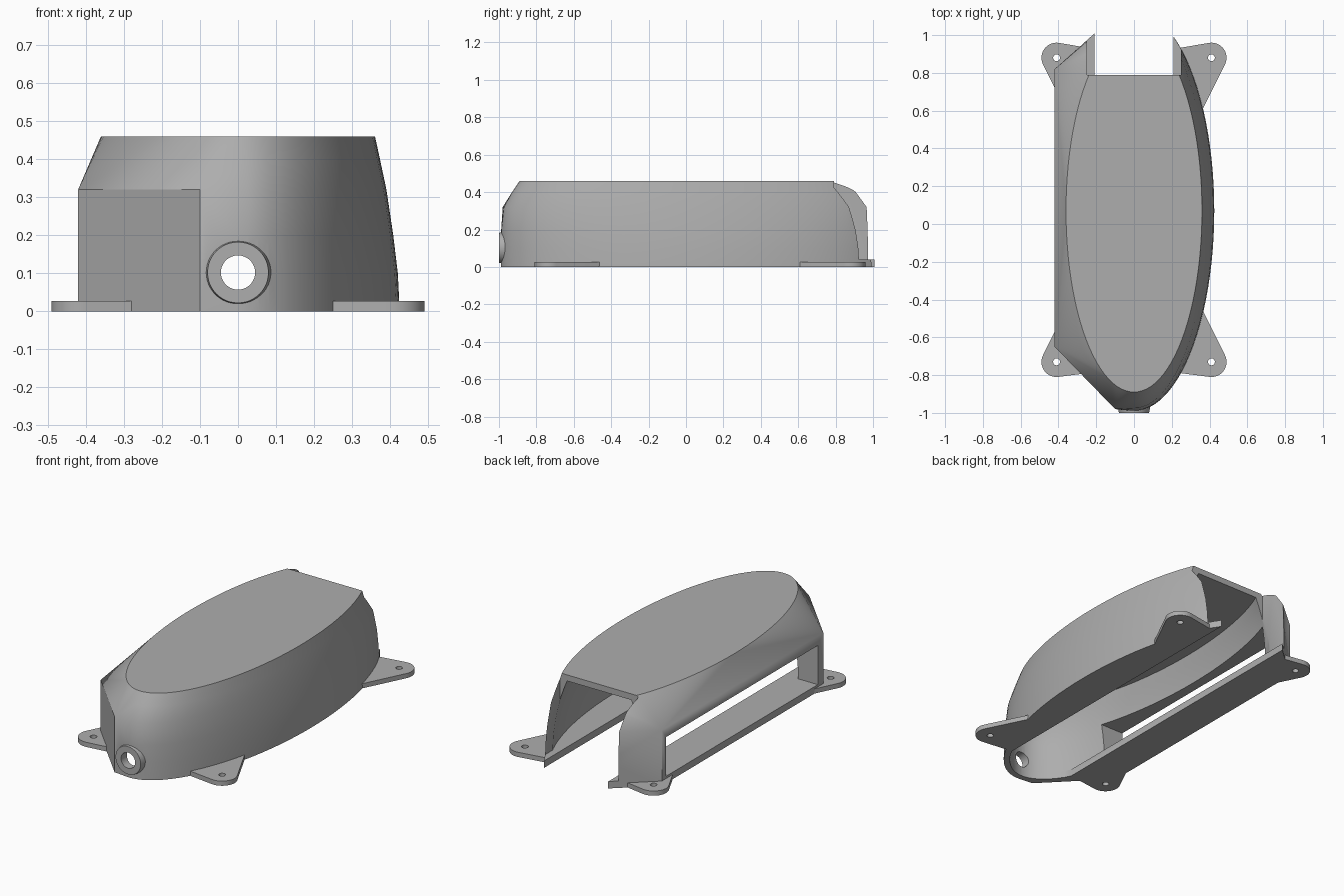
import bpy, bmesh, math
from mathutils import Matrix, Vector

if "Cube" in bpy.data.objects:
    bpy.data.objects.remove(bpy.data.objects["Cube"], do_unlink=True)

grey = bpy.data.materials.new("plain_grey")
grey.use_nodes = True
COLOUR = (0.42, 0.42, 0.42, 1)
grey.diffuse_color = COLOUR
grey.node_tree.nodes["Principled BSDF"].inputs["Base Color"].default_value = COLOUR

CENTRE_Y = 0.07
FLOOR = 0.04
WALL = 0.035
# height, half width and half length of the oval shell
RINGS = [(0, 0.425, 1.06), (0.1, 0.42, 1.06), (0.2, 0.408, 1.058),
         (0.32, 0.39, 1.045), (0.4, 0.373, 1.0), (0.46, 0.36, 0.96)]


def finish(name, bm):
    bmesh.ops.recalc_face_normals(bm, faces=bm.faces)
    mesh = bpy.data.meshes.new(name)
    bm.to_mesh(mesh)
    bm.free()
    obj = bpy.data.objects.new(name, mesh)
    bpy.context.collection.objects.link(obj)
    mesh.materials.append(grey)
    return obj


def hull(name, points):
    bm = bmesh.new()
    for p in points:
        bm.verts.new(p)
    result = bmesh.ops.convex_hull(bm, input=bm.verts)
    spare = [g for g in result["geom_interior"] + result["geom_unused"]
             if isinstance(g, bmesh.types.BMVert) and g.is_valid]
    bmesh.ops.delete(bm, geom=list(set(spare)), context="VERTS")
    bmesh.ops.dissolve_limit(bm, angle_limit=0.002, verts=bm.verts, edges=bm.edges)
    return finish(name, bm)


def box(name, low, high):
    return hull(name, [(x, y, z) for x in (low[0], high[0])
                       for y in (low[1], high[1]) for z in (low[2], high[2])])


def cone(name, r1, r2, depth, centre, along_y=False):
    bm = bmesh.new()
    turn = Matrix.Rotation(math.pi / 2, 4, "X") if along_y else Matrix()
    bmesh.ops.create_cone(bm, cap_ends=True, segments=48, radius1=r1, radius2=r2,
                          depth=depth, matrix=Matrix.Translation(Vector(centre)) @ turn)
    return finish(name, bm)


def combine(target, tool, operation="DIFFERENCE"):
    mod = target.modifiers.new(operation.title(), "BOOLEAN")
    mod.operation = operation
    mod.solver = "EXACT"
    mod.object = tool
    bpy.context.view_layer.objects.active = target
    bpy.ops.object.modifier_apply(modifier=mod.name)
    bpy.data.objects.remove(tool, do_unlink=True)


def oval(a, b, z, limit=1.0, count=96):
    pts = []
    for i in range(count):
        t = math.tau * i / count
        x = max(-limit, min(limit, a * math.cos(t)))
        pts.append((x, CENTRE_Y + b * math.sin(t), z))
    return pts


# Outer shell: oval dome with one straight-sided flank
points = [p for z, a, b in RINGS for p in oval(a, b, z, 0.425)]
points = [(max(p[0], -0.42), p[1], p[2]) for p in points]
flank = [(-0.21, 1.0), (-0.42, 0.82), (-0.42, -0.65), (-0.1, -0.98)]
points += [(x, y, z) for x, y in flank for z in (0, 0.32)]
shell = hull("shell", points)

# Flared cable collar on the nose
combine(shell, cone("collar", 0.1, 0.08, 0.1, (0, -0.95, 0.102), True), "UNION")

# Hollow interior, leaving straight-edged floor flanges
inner = [p for z, a, b in RINGS
         for p in oval(a - WALL, b - WALL, FLOOR + z * (0.425 - FLOOR) / 0.46)]
combine(shell, hull("cavity", inner))
slot = [p for z in (-0.1, FLOOR + 0.02) for p in oval(0.385, 1.025, z, 0.21)]
slot += [(x, 1.2, z) for x in (-0.21, 0.21) for z in (-0.1, FLOOR + 0.02)]
combine(shell, hull("floor_slot", slot))

# Rear opening and long side window
combine(shell, box("rear_opening", (-0.25, 0.79, FLOOR), (0.25, 1.3, 0.7)))
combine(shell, box("side_window", (-0.6, -0.6, FLOOR), (-0.2, 0.78, 0.265)))

# Cable hole and the slit beneath it
combine(shell, cone("cable_hole", 0.045, 0.045, 0.4, (0, -0.95, 0.102), True))
combine(shell, box("cable_slit", (-0.012, -1.1, -0.1), (0.012, -0.85, 0.1)))

# Screw tabs at the four corners
for side, side_name in ((-1, "right"), (1, "left")):
    for y, name, roots in ((-0.73, "front", [(0.36, -0.45), (0.25, -0.79)]),
                           (0.88, "back", [(0.36, 0.6), (0.23, 0.93)])):
        pts = [(side * 0.41 + 0.08 * math.cos(math.tau * i / 40),
                y + 0.08 * math.sin(math.tau * i / 40), z)
               for i in range(40) for z in (0, 0.027)]
        pts += [(side * x, ry, z) for x, ry in roots for z in (0, 0.027)]
        tab = hull(f"{name}_{side_name}_tab", pts)
        combine(tab, cone("screw_hole", 0.018, 0.018, 0.2, (side * 0.41, y, 0)))

# Smooth curves, crisp edges
for obj in bpy.context.collection.objects:
    if obj.type == "MESH" and (obj.name == "shell" or obj.name.endswith("_tab")):
        bpy.ops.object.select_all(action="DESELECT")
        obj.select_set(True)
        bpy.context.view_layer.objects.active = obj
        bpy.ops.object.shade_smooth_by_angle(angle=math.radians(28))
